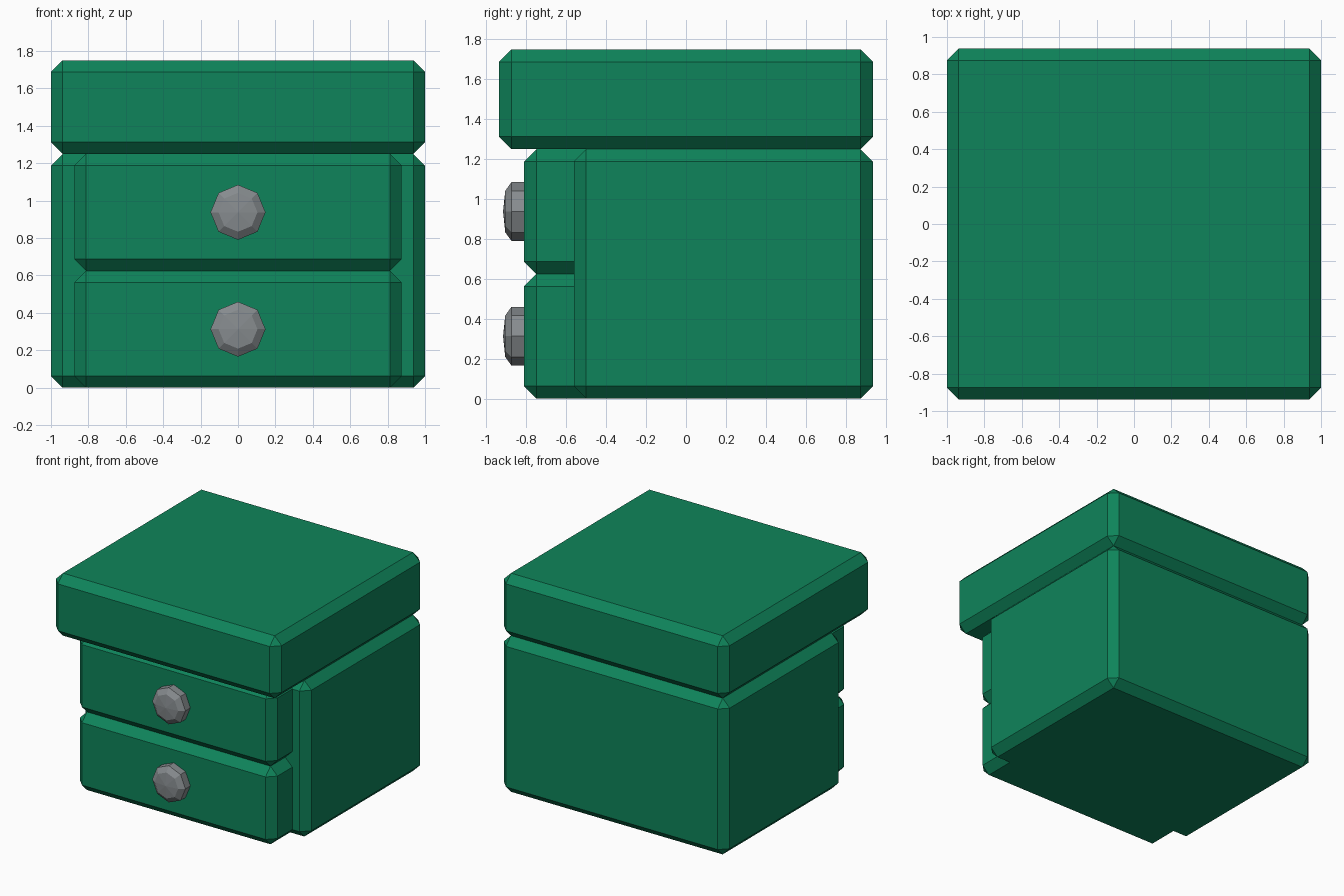
import bpy, bmesh, math

if "Cube" in bpy.data.objects:
    bpy.data.objects.remove(bpy.data.objects["Cube"])

def material(name, rgb):
    m = bpy.data.materials.new(name)
    m.diffuse_color = (*rgb, 1)
    m.use_nodes = True
    m.node_tree.nodes["Principled BSDF"].inputs["Base Color"].default_value = m.diffuse_color
    return m

green = material("green", (0.0045, 0.231, 0.103))
grey = material("grey metal", (0.242, 0.262, 0.275))

def finish(name, bm, mat):
    bmesh.ops.recalc_face_normals(bm, faces=bm.faces[:])
    me = bpy.data.meshes.new(name)
    bm.to_mesh(me)
    bm.free()
    me.materials.append(mat)
    ob = bpy.data.objects.new(name, me)
    bpy.context.collection.objects.link(ob)
    return ob

def chamfered_box(name, x, y, z, mat, chamfer=0.0625):
    bm = bmesh.new()
    bmesh.ops.create_cube(bm, size=1)
    for v in bm.verts:
        for i, (lo, hi) in enumerate((x, y, z)):
            v.co[i] = lo if v.co[i] < 0 else hi
    bmesh.ops.bevel(bm, geom=bm.edges[:], offset=chamfer, offset_type='OFFSET',
                    segments=1, profile=0.5, affect='EDGES')
    return finish(name, bm, mat)

def knob(name, z, mat, sides=8):
    # octagonal knob with a shallow domed front
    bm = bmesh.new()
    rings = []
    for r, y in ((0.147, -0.8), (0.147, -0.875), (0.104, -0.906)):
        rings.append([bm.verts.new((r * math.cos(math.tau * i / sides), y,
                                    z + r * math.sin(math.tau * i / sides)))
                      for i in range(sides)])
    tip = bm.verts.new((0, -0.917, z))
    for i in range(sides):
        j = (i + 1) % sides
        for a, b in zip(rings, rings[1:]):
            bm.faces.new((a[i], a[j], b[j], b[i]))
        bm.faces.new((rings[-1][i], rings[-1][j], tip))
    bm.faces.new(rings[0])
    return finish(name, bm, mat)

# cabinet and lid
chamfered_box("cabinet_body", (-1, 1), (-0.5625, 0.9375), (0, 1.25), green)
chamfered_box("table_top", (-1, 1), (-0.9375, 0.9375), (1.25, 1.75), green)

# two drawers, each with a knob
for label, z in (("lower", 0), ("upper", 0.625)):
    chamfered_box(label + "_drawer", (-0.875, 0.875), (-0.8125, -0.375),
                  (z, z + 0.625), green)
    knob(label + "_knob", z + 0.3125, grey)
